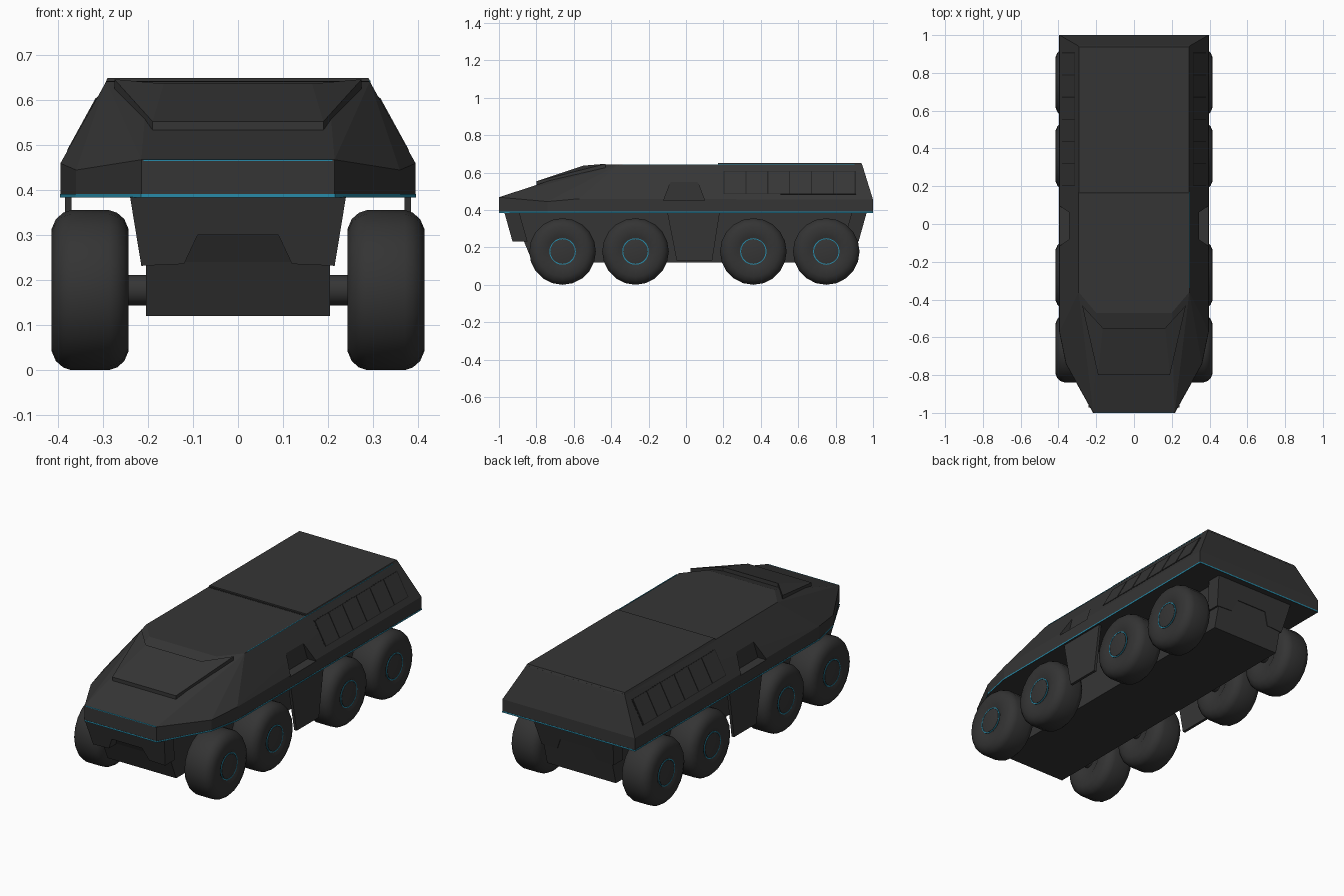
import bpy, bmesh, math
from mathutils import Vector

if "Cube" in bpy.data.objects:
    bpy.data.objects.remove(bpy.data.objects["Cube"])


def material(name, r, g, b):
    m = bpy.data.materials.new(name)
    m.use_nodes = True
    m.diffuse_color = (r, g, b, 1)
    m.node_tree.nodes["Principled BSDF"].inputs["Base Color"].default_value = (r, g, b, 1)
    return m


ARMOUR = material("charcoal armour", .036, .036, .036)
RUBBER = material("dark rubber", .034, .034, .034)
SEAM = material("black seam", .015, .015, .015)
GLOW = material("cyan trim", .02, .26, .4)


def finish(name, bm, *mats):
    bmesh.ops.recalc_face_normals(bm, faces=bm.faces)
    me = bpy.data.meshes.new(name)
    bm.to_mesh(me)
    bm.free()
    for m in mats:
        me.materials.append(m)
    ob = bpy.data.objects.new(name, me)
    bpy.context.collection.objects.link(ob)
    return ob


def prism(name, pts, offset, *mats, rule=None):
    """Solid made by sweeping a polygon along an offset."""
    bm = bmesh.new()
    a = [bm.verts.new(p) for p in pts]
    b = [bm.verts.new(Vector(p) + Vector(offset)) for p in pts]
    bm.faces.new(a)
    bm.faces.new(b[::-1])
    for i in range(len(a)):
        j = (i + 1) % len(a)
        bm.faces.new((a[i], a[j], b[j], b[i]))
    bmesh.ops.recalc_face_normals(bm, faces=bm.faces)
    bm.normal_update()
    if rule:
        for f in bm.faces:
            f.material_index = rule(f.normal)
    return finish(name, bm, *mats)


def both(pts):
    """Right half polygon completed with its mirror image."""
    return list(pts) + [(-p[0], *p[1:]) for p in reversed(pts)]


def solid_hull(name, pts, mat):
    bm = bmesh.new()
    for p in pts:
        bm.verts.new(p)
    bmesh.ops.convex_hull(bm, input=bm.verts)
    bmesh.ops.dissolve_limit(bm, angle_limit=.01, verts=bm.verts, edges=bm.edges)
    return finish(name, bm, mat)


# Upper hull
FLOOR = .385
rim = [(.215, -1, .468), (.36, -.74, .445), (.395, -.57, .46), (.395, 1, .455)]
roof = [(.2, -.47, .642), (.293, -.36, .642), (.293, .942, .642)]
base = [(x, y, FLOOR) for x, y, z in rim]
hull = solid_hull("upper_hull", both(rim) + both(roof) + both(base), ARMOUR)

# Side recesses, cut into the hull
for s in (1, -1):
    outline = [(-.12, .45), (-.08, .555), (.06, .555), (.1, .45)]
    cutter = prism("recess_cutter", [(s * .345, y, z) for y, z in outline], (s * .2, 0, 0), SEAM)
    cutter.hide_render = True
    mod = hull.modifiers.new("recess", "BOOLEAN")
    mod.operation, mod.object, mod.solver = "DIFFERENCE", cutter, "EXACT"
    bpy.context.view_layer.objects.active = hull
    bpy.ops.object.modifier_apply(modifier=mod.name)
    bpy.data.objects.remove(cutter)

# Raised rear roof
solid_hull("rear_roof", both([(.296, .17, .637), (.296, .944, .637),
                              (.29, .17, .65), (.29, .938, .65)]), ARMOUR)
prism("roof_seam", both([(.292, .162, .64), (.292, .17, .64)]), (0, 0, .003), SEAM)
prism("roof_trim", [(.291, -.34, .641), (.295, -.34, .641), (.295, .9, .641), (.291, .9, .641)],
      (0, 0, .003), GLOW)

# Cyan line round the hull foot, dark underneath
prism("hull_trim", both([(x + .001, y + (.001 if y > 0 else -.001), FLOOR - .001) for x, y, z in base]),
      (0, 0, .008), ARMOUR, GLOW, rule=lambda n: int(abs(n.z) < .5))
prism("nose_trim", both([(.21, -1.001, .465), (.21, -1.001, .469)]), (0, .004, 0), GLOW)

# Raised windscreen cover with a notched top edge
bm = bmesh.new()
corners = both([(.165, -.55, .637), (.275, -.43, .647), (.19, -.8, .553)])
top = [bm.verts.new(p) for p in corners]
d, c, a, a2, c2, d2 = top
faces = [bm.faces.new(f) for f in ((d, c, a), (d, a, a2, d2), (d2, a2, c2))]
low = bmesh.ops.extrude_face_region(bm, geom=faces)["geom"]
bmesh.ops.translate(bm, vec=(0, 0, -.04), verts=[v for v in low if isinstance(v, bmesh.types.BMVert)])
finish("windscreen_cover", bm, ARMOUR)

# Lower body
side = [(-.95, FLOOR), (-.87, .24), (-.82, .12), (.89, .12), (.96, FLOOR)]
prism("lower_body", [(-.205, y, z) for y, z in side], (.41, 0, 0), ARMOUR)

# Arched bumpers at both ends
arch = both([(.24, FLOOR), (.215, .232), (.12, .236), (.09, .3)])
for name, s, reach in (("front_bumper", -1, .93), ("rear_bumper", 1, .925)):
    pts = [(x, s * (reach + (z - .24) * .28), z) for x, z in arch]
    prism(name, pts, (0, -s * .08, 0), ARMOUR)


def on_side(s, y, t, lift):
    """Point on the sloped hull side: t runs from rim to roof."""
    x, z = .395 - .102 * t, .456 + .186 * t
    return (s * (x + lift * .88), y, z + lift * .48)


for s, word in ((1, "left"), (-1, "right")):
    # Louvre panels on the sloped rear sides
    def plate(name, y0, y1, t0, t1, lift, thick, mat):
        pts = [on_side(s, y, t, lift) for y, t in ((y0, t0), (y1, t0), (y1, t1), (y0, t1))]
        prism(name, pts, (s * thick * .88, 0, thick * .48), mat)

    plate(f"{word}_louvre_frame", .2, .91, .15, .82, -.004, .005, SEAM)
    for i in range(6):
        y = .206 + i * .117
        plate(f"{word}_louvre_{i + 1}", y, y + .111, .17, .8, -.003, .006, ARMOUR)

    # Hanging side door with a cyan inner face
    door = [(-.1, FLOOR), (-.05, .13), (.14, .13), (.18, FLOOR)]
    prism(f"{word}_side_door", [(s * .37, y, z) for y, z in door], (s * .015, 0, 0), ARMOUR, GLOW,
          rule=lambda n: int(n.x * s < -.9 and s > 0))

# Wheels and axles
R, SEGMENTS = .178, 20


def lathe(name, profile, centre, s, mat):
    """Revolve (offset, radius) points about the x axis."""
    bm = bmesh.new()
    vs = [bm.verts.new((s * x, 0, r)) for x, r in profile]
    es = [bm.edges.new(e) for e in zip(vs, vs[1:])]
    bmesh.ops.spin(bm, geom=vs + es, cent=(0, 0, 0), axis=(1, 0, 0), angle=math.tau, steps=SEGMENTS)
    bmesh.ops.remove_doubles(bm, verts=bm.verts, dist=.0005)
    ob = finish(name, bm, mat)
    ob.location = centre
    bpy.ops.object.select_all(action="DESELECT")
    ob.select_set(True)
    bpy.context.view_layer.objects.active = ob
    bpy.ops.object.shade_smooth_by_angle(angle=math.radians(40))


tyre = [(.078, 0), (.078, .07), (.086, .085), (.086, .135), (.076, .158), (.06, .172), (.042, R)]
tyre += [(-x, r) for x, r in reversed(tyre)]
ring = [(.076, .066), (.0815, .066), (.0815, .071), (.076, .071)]
hub = [(.076, .064), (.082, .064), (.084, .056), (.084, 0)]
for n, y in enumerate((-.66, -.27, .36, .75), 1):
    for s, word in ((1, "left"), (-1, "right")):
        centre = (s * .329, y, R)
        lathe(f"{word}_tyre_{n}", tyre, centre, s, RUBBER)
        lathe(f"{word}_hub_ring_{n}", ring, centre, s, GLOW)
        lathe(f"{word}_hub_{n}", hub, centre, s, ARMOUR)
    lathe(f"axle_{n}", [(-.26, 0), (-.26, .034), (.26, .034), (.26, 0)], (0, y, R), 1, ARMOUR)
